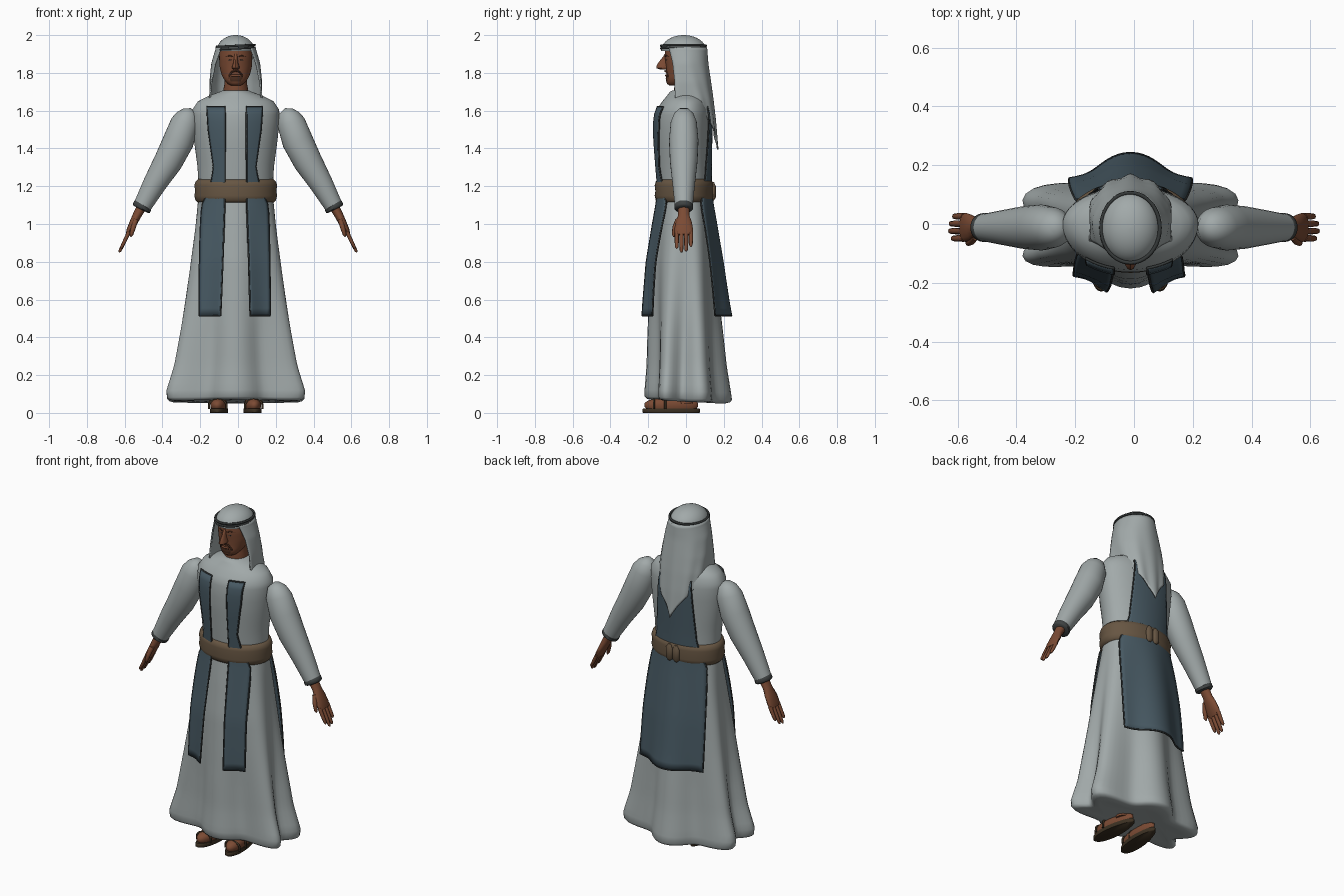
import bpy, bmesh, math
from math import sin, cos, pi

if "Cube" in bpy.data.objects:
    bpy.data.objects.remove(bpy.data.objects["Cube"])


def mat(name, r, g, b):
    m = bpy.data.materials.new(name)
    m.diffuse_color = (r, g, b, 1)
    m.use_nodes = True
    m.node_tree.nodes["Principled BSDF"].inputs["Base Color"].default_value = m.diffuse_color
    return m


ROBE = mat("robe_grey", .36, .40, .40)
VEST = mat("vest_blue", .062, .098, .122)
TRIM = mat("dark_trim", .035, .04, .04)
CUFF = mat("cuff_grey", .05, .056, .056)
BELT = mat("belt_brown", .135, .092, .055)
SKIN = mat("skin", .20, .07, .034)
BEARD = mat("beard", .07, .028, .015)
SOLE = mat("sole_brown", .045, .03, .016)
CX = -.012  # body centre


def finish(name, bm, *mats):
    bmesh.ops.recalc_face_normals(bm, faces=bm.faces)
    me = bpy.data.meshes.new(name)
    bm.to_mesh(me)
    bm.free()
    for m in mats:
        me.materials.append(m)
    ob = bpy.data.objects.new(name, me)
    bpy.context.collection.objects.link(ob)
    bpy.context.view_layer.objects.active = ob
    ob.select_set(True)
    bpy.ops.object.shade_smooth_by_angle(angle=math.radians(50))
    ob.select_set(False)
    return ob


def loft(name, rings, *mats, closed=True, caps=True):
    bm = bmesh.new()
    vs = [[bm.verts.new(p) for p in r] for r in rings]
    n = len(vs[0])
    for a, b in zip(vs, vs[1:]):
        for i in range(n if closed else n - 1):
            j = (i + 1) % n
            bm.faces.new((a[i], a[j], b[j], b[i]))
    if closed and caps:
        bm.faces.new(vs[0])
        bm.faces.new(vs[-1])
    return finish(name, bm, *mats)


def lookup(table, z):
    """Read the columns of a table keyed by its first column."""
    z = min(max(z, table[0][0]), table[-1][0])
    for a, b in zip(table, table[1:]):
        if z <= b[0]:
            t = (z - a[0]) / (b[0] - a[0])
            return [p + (q - p) * t for p, q in zip(a[1:], b[1:])]


def ellipse(x, y, z, rx, ry, n=24):
    return [(x + rx * cos(2 * pi * i / n), y + ry * sin(2 * pi * i / n), z) for i in range(n)]


def limb(name, stations, m, s=1, n=16):
    """Tube through (x, y, z, in-plane radius, y radius) stations, mirrored by s."""
    rings = []
    for k, (x, y, z, rn, ry) in enumerate(stations):
        a, b = stations[max(k - 1, 0)], stations[min(k + 1, len(stations) - 1)]
        dx, dz = b[0] - a[0], b[2] - a[2]
        L = math.hypot(dx, dz) or 1
        rings.append([(s * (x - dz / L * rn * cos(t)), y + ry * sin(t), z + dx / L * rn * cos(t))
                      for t in (2 * pi * i / n for i in range(n))])
    return loft(name, rings, m)


def tube(name, pts, r, m, cyclic=True):
    cu = bpy.data.curves.new(name, 'CURVE')
    cu.dimensions = '3D'
    cu.bevel_depth, cu.bevel_resolution, cu.use_fill_caps = r, 1, True
    sp = cu.splines.new('POLY')
    sp.points.add(len(pts) - 1)
    for q, p in zip(sp.points, pts):
        q.co = (*p, 1)
    sp.use_cyclic_u = cyclic
    cu.materials.append(m)
    ob = bpy.data.objects.new(name, cu)
    bpy.context.collection.objects.link(ob)
    return ob


# Robe: height, half width, front depth, back depth, fold strength
PROFILE = [(.065, .352, .19, .213, .15), (.11, .36, .191, .208, .15), (.25, .322, .184, .19, .135),
           (.4, .298, .183, .178, .12), (.6, .272, .182, .163, .08), (.8, .246, .178, .15, .05),
           (1.0, .218, .16, .135, .03), (1.17, .195, .142, .122, 0), (1.3, .202, .153, .122, 0),
           (1.45, .222, .164, .125, 0), (1.55, .232, .164, .127, 0), (1.605, .23, .155, .122, 0),
           (1.65, .2, .125, .108, 0), (1.68, .14, .1, .09, 0), (1.7, .085, .085, .075, 0),
           (1.708, .068, .07, .062, 0)]


def robe_pt(t, z, off=0, zz=None):
    w, f, b, amp = lookup(PROFILE, z)
    m = 1 - amp * cos(6 * t)
    d = b if sin(t) > 0 else f
    z = z if zz is None else zz
    sag = max(0, .3 - z) / .3  # hem dips toward the back
    swing = .025 * max(0, 1 - z) * cos(t) ** 2  # side folds swing forward
    return (CX + (w + off) * cos(t) * m, (d + off) * sin(t) * m - swing, z - .012 * sag * sin(t))


def robe_ring(z, off=0, zz=None, n=72):
    return [robe_pt(2 * pi * i / n, z, off, zz) for i in range(n)]


zs = [.0775 + .0375 * i for i in range(41)] + [1.605, 1.63, 1.65, 1.665, 1.68, 1.69, 1.7, 1.708]
zs = sorted(set(round(z, 4) for z in zs))
loft("robe", [robe_ring(.065, -.08, .064), robe_ring(.065, -.03, .06), robe_ring(.065, -.009, .066)] +
     [robe_ring(z) for z in zs], ROBE)

# Vest panels following the robe, edged with trim
OFFSET = [(.51, .05), (.8, .036), (1.08, .016), (1.17, .011), (1.62, .01)]


def panel(name, edges, side, cols):
    rows = []
    for k in range(29):
        z = .515 + 1.105 * k / 28
        w = lookup(PROFILE, z)[0]
        off = lookup(OFFSET, z)[0]
        x0, x1 = lookup(edges, z)
        rows.append([robe_pt(side * math.acos((x0 + (x1 - x0) * i / cols) / w), z, off)
                     for i in range(cols + 1)])
    ob = loft(name, rows, VEST, closed=False)
    so = ob.modifiers.new("thickness", 'SOLIDIFY')
    so.thickness, so.offset = .008, 0
    rim = rows[0] + [r[-1] for r in rows[1:]] + rows[-1][-2::-1] + [r[0] for r in rows[-2:0:-1]]
    tube(name + "_trim", rim, .005, TRIM)


panel("vest_front_left", [(.5, .064, .168), (.8, .06, .16), (1.1, .055, .158), (1.2, .055, .12),
                          (1.3, .055, .1), (1.5, .055, .128), (1.62, .055, .136)], -1, 8)
panel("vest_front_right", [(.5, -.175, -.068), (.8, -.168, -.06), (1.1, -.165, -.055), (1.2, -.125, -.055),
                           (1.3, -.11, -.055), (1.5, -.138, -.055), (1.62, -.145, -.055)], -1, 8)
panel("vest_back", [(.5, -.185, .185), (1.1, -.17, .17), (1.25, -.125, .125), (1.62, -.1, .1)], 1, 22)

# Belt with a rear knot
loft("belt", [robe_ring(1.17, o, z) for z, o in
              ((1.112, .004), (1.125, .018), (1.15, .024), (1.175, .02), (1.205, .024),
               (1.225, .018), (1.237, .004))], BELT)
for x in (-.022, .022):
    limb("belt_knot", [(CX + x, .142, 1.125, .008, .006), (CX + x, .144, 1.14, .022, .014),
                       (CX + x, .144, 1.2, .022, .014), (CX + x, .142, 1.222, .008, .006)], BELT)

# Arms, cuffs, hands and sandals
Y = -.012
for s, side in ((-1, "right"), (1, "left")):
    limb(side + "_sleeve", [(.27, Y, 1.612, .02, .022), (.268, Y, 1.588, .052, .05),
                            (.28, Y, 1.54, .074, .069), (.315, Y, 1.44, .082, .078),
                            (.37, Y, 1.33, .076, .073), (.44, Y, 1.215, .062, .06),
                            (.512, Y, 1.085, .047, .046)], ROBE, s, 28)
    limb(side + "_cuff", [(.500, Y, 1.103, .044, .044), (.503, Y, 1.099, .051, .049),
                          (.512, Y, 1.083, .051, .049), (.515, Y, 1.077, .042, .041)], CUFF, s, 28)
    limb(side + "_palm", [(.51, Y, 1.09, .026, .03), (.535, Y, 1.045, .023, .03),
                          (.552, Y, 1.01, .021, .043), (.573, Y, .968, .017, .05),
                          (.584, Y, .943, .011, .045)], SKIN, s)
    for k, tip in enumerate((.87, .85, .855, .88)):
        y = Y - .037 + .025 * k
        f = (.95 - tip) / .1
        limb(side + "_finger", [(.578, y, .955, .011, .0115), (.58 + .027 * f, y, .95 - .055 * f, .0095, .011),
                                (.58 + .045 * f, y, tip + .008, .008, .009),
                                (.58 + .049 * f, y, tip, .003, .004)], SKIN, s, 8)
    limb(side + "_thumb", [(.54, -.04, 1.025, .014, .016), (.553, -.058, .985, .013, .014),
                           (.564, -.064, .945, .01, .011), (.568, -.064, .932, .003, .004)], SKIN, s, 8)

    fx = CX + .087 * s

    def outline(z, k, n=28):
        pts = []
        for i in range(n):
            t = 2 * pi * i / n
            u = -sin(t)  # toe at +1
            x, y = (.046 + .009 * u) * cos(t) * k, -.078 - .152 * k * u
            pts.append((fx + x - .1 * s * (y + .078) * .8, y, z))
        return pts
    loft(side + "_sole", [outline(0, .97), outline(.003, 1), outline(.018, 1), outline(.024, .97)], SOLE)
    loft(side + "_foot", [outline(.023, .88), outline(.034, .94), outline(.052, .93),
                          outline(.066, .8), outline(.076, .55)], SKIN)
    for y, h in ((-.17, .05), (-.11, .062)):
        tube(side + "_sandal_strap", [(fx + .008 * s + .047 * cos(t), y, .02 + h * max(sin(t), 0) ** .5)
                                      for t in (pi * i / 12 for i in range(13))], .006, SOLE, False)
    limb(side + "_ankle", [(s * fx, -.005, .05, .038, .042), (s * fx, .0, .15, .035, .04)], SKIN, s)

# Neck and head with a beard round the mouth
loft("neck", [ellipse(CX, y, z, r, r) for z, y, r in
              ((1.66, .01, .066), (1.71, .002, .066), (1.74, .0, .06), (1.79, .0, .06))], SKIN)
HEAD = [(1.732, .024, -.085, -.03), (1.742, .042, -.1, -.01), (1.765, .062, -.108, .03),
        (1.79, .075, -.104, .055), (1.83, .085, -.106, .07), (1.88, .088, -.112, .078), (1.94, .083, -.11, .078)]
hz = [1.732, 1.737, 1.742] + [1.755 + .013 * i for i in range(15)]
rings = []
for z in hz:
    rx, f, b = lookup(HEAD, z)
    rings.append(ellipse(CX, (f + b) / 2, z, rx, (b - f) / 2, 36))
head = loft("head", rings, SKIN, BEARD)
for p in head.data.polygons:
    c = p.center
    if c.y < -.05 and abs(c.x - CX) < .03 and 1.757 < c.z < 1.79:
        p.material_index = 1
loft("nose", [ellipse(CX, y, z, rx, ry, 12) for z, y, rx, ry in
              ((1.818, -.112, .014, .025), (1.825, -.12, .021, .037), (1.836, -.118, .019, .039),
               (1.855, -.113, .012, .033), (1.885, -.108, .009, .014), (1.9, -.105, .008, .008))], SKIN)
for s in (-1, 1):
    tube("moustache", [(CX + s * x, y, z) for x, y, z in
                       ((.002, -.111, 1.81), (.02, -.104, 1.806), (.034, -.094, 1.785), (.035, -.09, 1.768))],
         .005, BEARD, False)
    tube("eyebrow", [(CX + s * x, y, z) for x, y, z in
                     ((.014, -.11, 1.886), (.034, -.104, 1.892), (.056, -.086, 1.884))], .0035, BEARD, False)
    tube("eye", [(CX + s * x, y, 1.868) for x, y in ((.022, -.106), (.034, -.101), (.046, -.093))],
         .003, TRIM, False)
tube("lips", [(CX + x, y, 1.786) for x, y in ((-.022, -.1), (0, -.106), (.022, -.1))], .006, SKIN, False)

# Headscarf: crown dome, then a cloth open at the face with a pointed tail
loft("scarf_crown", [ellipse(CX, -.012, 1.915 + .085 * sin(a), .1 * cos(a) + .001, .12 * cos(a) + .001, 32)
                     for a in (pi / 2 * i / 10 for i in range(11))], ROBE)
SCARF = [(1.38, .1, .0, .165, .45), (1.55, .13, .0, .152, .5), (1.66, .137, .0, .14, .6),
         (1.75, .136, .0, .128, .8), (1.85, .125, -.006, .12, 1), (1.93, .102, -.012, .12, 1)]
rows = []
for k in range(25):
    row = []
    for i in range(41):
        u = i / 20 - 1
        bottom = 1.395 + .275 * abs(u) ** .8
        z = 1.935 + (bottom - 1.935) * k / 24
        rx, cy, ry, e = lookup(SCARF, z)
        a = u * math.radians(130 - 26 * k / 24)
        fold = 1 + .025 * (k / 24) * cos(u * 19)
        c = cos(a)
        row.append((CX + rx * sin(a) * fold, cy + ry * math.copysign(abs(c) ** e, c) * fold, z))
    rows.append(row)
scarf = loft("scarf_drape", rows, ROBE, closed=False)
so = scarf.modifiers.new("thickness", 'SOLIDIFY')
so.thickness, so.offset = .008, 0
for z in (1.93, 1.944):
    tube("head_cord", [(x, y, z + .05 * x) for x, y, _ in ellipse(CX, -.013, 0, .1, .119, 40)], .0065, TRIM)
